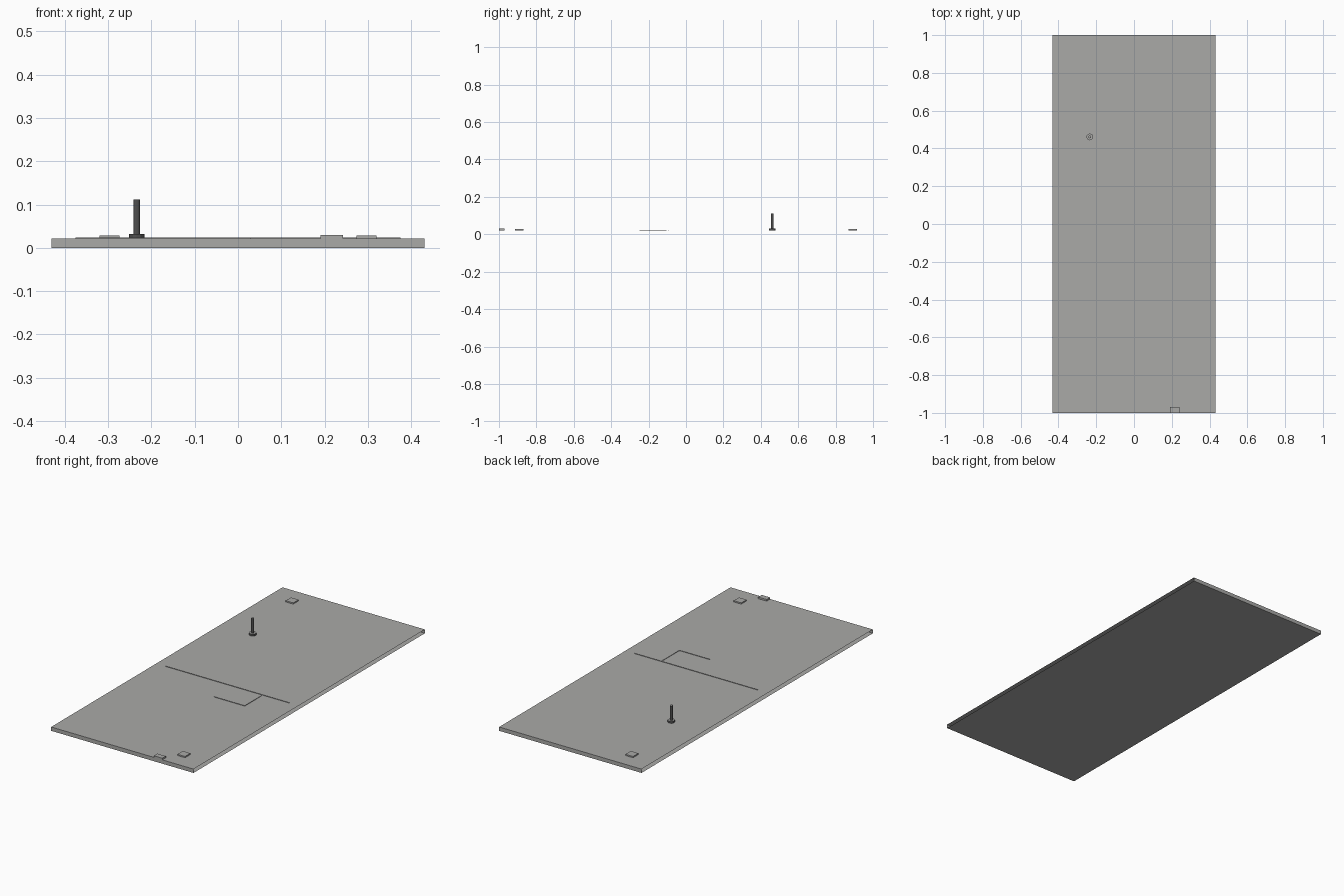
import bpy
import bmesh
from mathutils import Matrix, Vector

default = bpy.data.objects.get("Cube")
if default:
    bpy.data.objects.remove(default, do_unlink=True)


def make_material(name, color):
    mat = bpy.data.materials.new(name)
    mat.use_nodes = True
    mat.diffuse_color = color
    mat.node_tree.nodes["Principled BSDF"].inputs["Base Color"].default_value = color
    return mat


GREY = make_material("warm grey", (0.40, 0.40, 0.39, 1))
DARK = make_material("dark grey", (0.08, 0.08, 0.08, 1))
TOP = 0.021  # height of the slab's upper face


def finish(name, bm, materials):
    mesh = bpy.data.meshes.new(name)
    bm.to_mesh(mesh)
    bm.free()
    for mat in materials:
        mesh.materials.append(mat)
    obj = bpy.data.objects.new(name, mesh)
    bpy.context.collection.objects.link(obj)
    return obj


def box(name, low, high, open_sides=False):
    low, high = Vector(low), Vector(high)
    bm = bmesh.new()
    bmesh.ops.create_cube(bm, size=1, matrix=Matrix.Translation((low + high) / 2)
                          @ Matrix.Diagonal((*(high - low), 1)))
    if open_sides:
        ends = [f for f in bm.faces if abs(f.normal.x) > 0.9]
        bmesh.ops.delete(bm, geom=ends, context='FACES_ONLY')
    return finish(name, bm, [GREY])


def post(name, x, y, radius, bottom, top):
    bm = bmesh.new()
    bmesh.ops.create_cone(bm, cap_ends=True, segments=12, radius1=radius, radius2=radius,
                          depth=top - bottom,
                          matrix=Matrix.Translation((x, y, (top + bottom) / 2)))
    bm.normal_update()
    for face in bm.faces:
        face.material_index = int(abs(face.normal.z) < 0.5)
    return finish(name, bm, [GREY, DARK])


# Slab, open along its two long sides
box("slab", (-0.431, -1, 0), (0.431, 1, TOP), open_sides=True)

# Raised block on the front edge
box("front_block", (0.191, -1, TOP), (0.242, -0.97, 0.03))

# Low pads near two opposite corners
for name, side in (("front_pad", 1), ("back_pad", -1)):
    x, y = 0.297 * side, -0.892 * side
    box(name, (x - 0.023, y - 0.023, TOP), (x + 0.023, y + 0.023, 0.028))

# Thin raised lines: a full cross line and an L-shaped one
box("cross_line", (-0.375, -0.093, TOP), (0.375, -0.09, 0.0235))
box("corner_line_front", (0.029, -0.249, TOP), (0.215, -0.246, 0.0235))
box("corner_line_side", (0.212, -0.246, TOP), (0.215, -0.104, 0.0235))

# Standing peg with a round foot
post("peg_foot", -0.234, 0.461, 0.018, TOP, 0.032)
post("peg", -0.234, 0.461, 0.0075, 0.032, 0.112)
